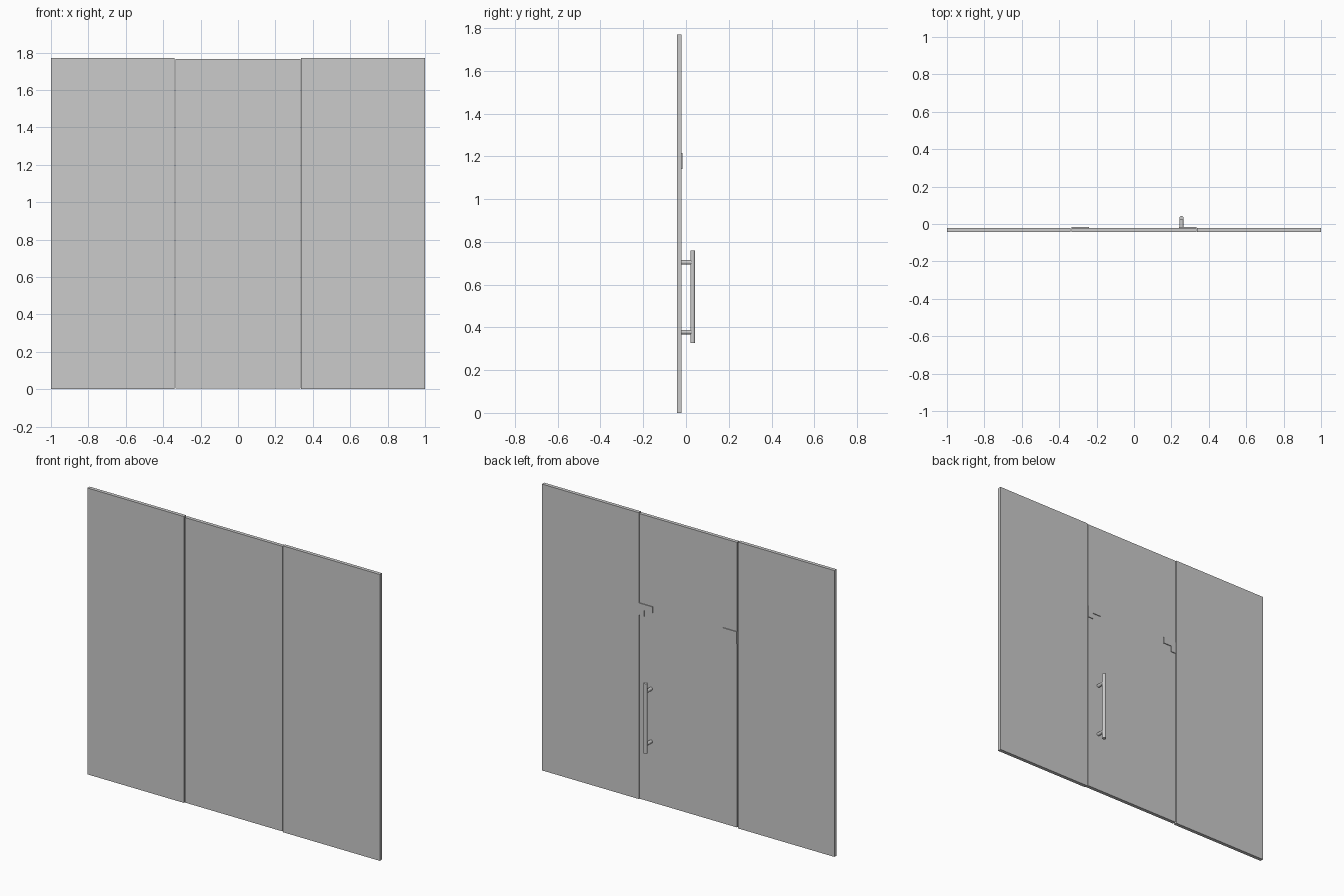
import bpy, bmesh, math

if "Cube" in bpy.data.objects:
    bpy.data.objects.remove(bpy.data.objects["Cube"])

Y_FRONT, Y_BACK = -0.043, -0.021   # glass thickness


def box(name, x0, x1, y0, y1, z0, z1):
    bpy.ops.mesh.primitive_cube_add(
        size=1, location=((x0 + x1) / 2, (y0 + y1) / 2, (z0 + z1) / 2))
    ob = bpy.context.object
    ob.name = name
    ob.scale = (x1 - x0, y1 - y0, z1 - z0)
    bpy.ops.object.transform_apply(location=False, rotation=False, scale=True)
    return ob


def rod(name, radius, length, loc, rot=(0, 0, 0)):
    bpy.ops.mesh.primitive_cylinder_add(
        vertices=24, radius=radius, depth=length, location=loc, rotation=rot)
    ob = bpy.context.object
    ob.name = name
    bpy.ops.object.shade_smooth_by_angle(angle=math.radians(40))
    return ob


def extrude_profile(name, profile, y0, y1):
    """Extrude an (x, z) outline from y0 to y1."""
    bm = bmesh.new()
    face = bm.faces.new([bm.verts.new((x, y0, z)) for x, z in profile])
    ext = bmesh.ops.extrude_face_region(bm, geom=[face])
    verts = [v for v in ext["geom"] if isinstance(v, bmesh.types.BMVert)]
    bmesh.ops.translate(bm, vec=(0, y1 - y0, 0), verts=verts)
    bmesh.ops.recalc_face_normals(bm, faces=bm.faces)
    mesh = bpy.data.meshes.new(name)
    bm.to_mesh(mesh)
    bm.free()
    ob = bpy.data.objects.new(name, mesh)
    bpy.context.collection.objects.link(ob)
    return ob


# Fixed side panels and the slightly shorter door between them
box("left_panel", -1.0, -0.34, Y_FRONT, Y_BACK, 0, 1.77)
box("right_panel", 0.337, 1.0, Y_FRONT, Y_BACK, 0, 1.77)
box("door_panel", -0.333, 0.334, Y_FRONT, Y_BACK, 0.004, 1.766)

# L-shaped plates on the back of the door, one at each edge
for side, label in ((-1, "left"), (1, "right")):
    outline = [(0.334, 1.14), (0.334, 1.215), (0.241, 1.215),
               (0.241, 1.177), (0.298, 1.177), (0.298, 1.14)]
    extrude_profile(label + "_door_plate",
                    [(side * x, z) for x, z in outline], Y_BACK, -0.016)

# Pull handle: upright bar on two standoff posts
HANDLE_X = 0.254
rod("handle_bar", 0.0115, 0.433, (HANDLE_X, 0.0315, 0.5435))
for label, z in (("lower", 0.378), ("upper", 0.704)):
    rod("handle_post_" + label, 0.0105, 0.047, (HANDLE_X, 0.0015, z),
        (math.radians(90), 0, 0))
